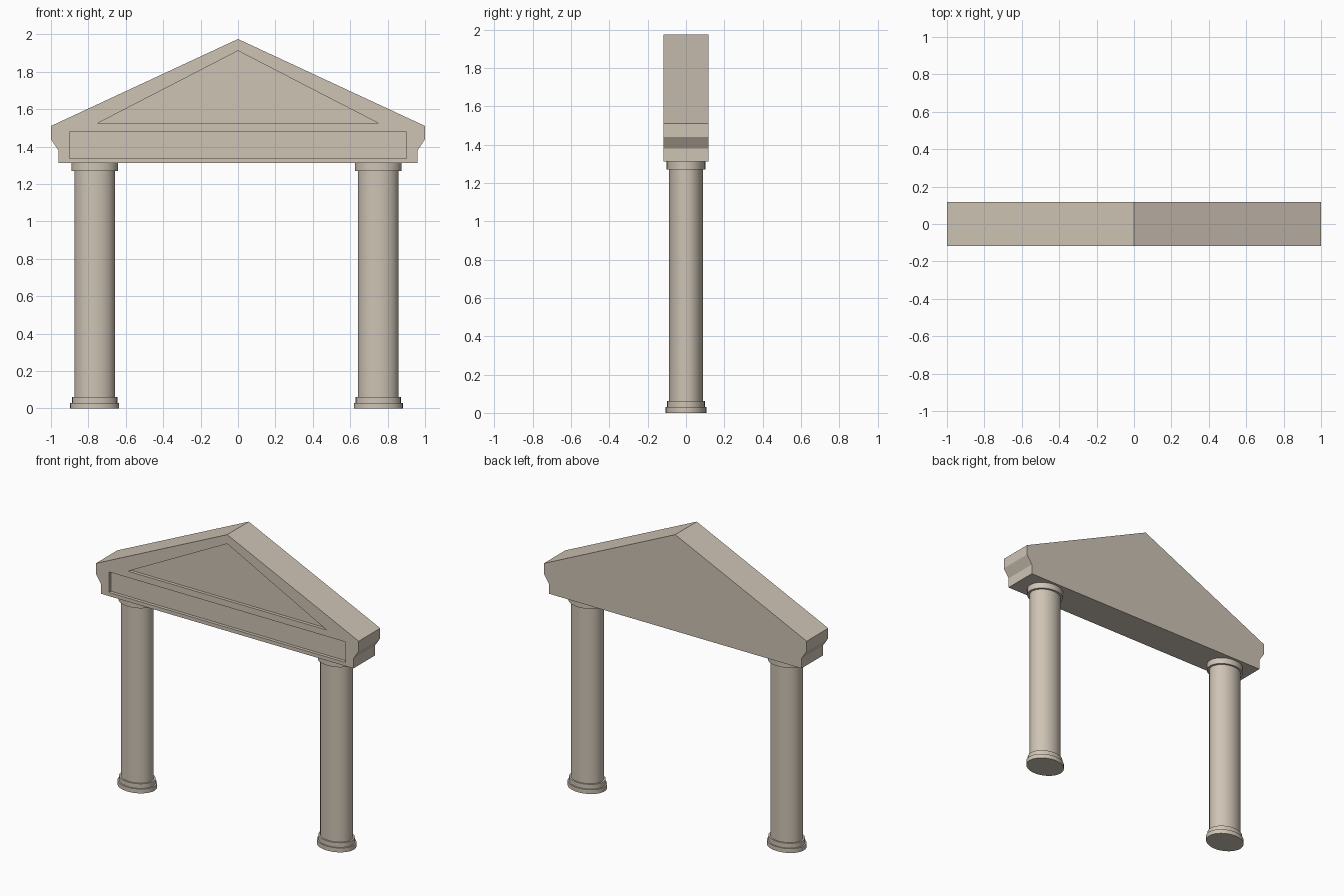
import bpy, bmesh, math

if "Cube" in bpy.data.objects:
    bpy.data.objects.remove(bpy.data.objects["Cube"])

stone = bpy.data.materials.new("warm_stone")
stone.diffuse_color = (0.62, 0.55, 0.46, 1)
stone.use_nodes = True
stone.node_tree.nodes["Principled BSDF"].inputs["Base Color"].default_value = stone.diffuse_color


def make_object(name, bm):
    bmesh.ops.recalc_face_normals(bm, faces=bm.faces[:])
    mesh = bpy.data.meshes.new(name)
    bm.to_mesh(mesh)
    bm.free()
    mesh.materials.append(stone)
    ob = bpy.data.objects.new(name, mesh)
    bpy.context.collection.objects.link(ob)
    return ob


def prism(name, outline, y0, y1):
    """Extrude an x-z outline from y0 to y1."""
    bm = bmesh.new()
    face = bm.faces.new([bm.verts.new((x, y0, z)) for x, z in outline])
    ext = bmesh.ops.extrude_face_region(bm, geom=[face])
    verts = [v for v in ext["geom"] if isinstance(v, bmesh.types.BMVert)]
    bmesh.ops.translate(bm, verts=verts, vec=(0, y1 - y0, 0))
    return make_object(name, bm)


def column(name, x, sides=32):
    """Turned oval column with stepped base and capital."""
    profile = [(0.131, 0), (0.131, 0.03), (0.121, 0.03), (0.121, 0.062),
               (0.109, 0.062), (0.109, 1.27), (0.125, 1.27), (0.125, 1.312)]
    bm = bmesh.new()
    rings = []
    for r, z in profile:
        rings.append([bm.verts.new((r * math.cos(a), r * 0.81 * math.sin(a), z))
                      for a in (2 * math.pi * i / sides for i in range(sides))])
    for lo, hi in zip(rings, rings[1:]):
        for i in range(sides):
            j = (i + 1) % sides
            bm.faces.new((lo[i], lo[j], hi[j], hi[i]))
    bm.faces.new(rings[0][::-1])
    bm.faces.new(rings[-1])
    ob = make_object(name, bm)
    ob.location.x = x
    bpy.ops.object.select_all(action="DESELECT")
    ob.select_set(True)
    bpy.context.view_layer.objects.active = ob
    bpy.ops.object.shade_smooth_by_angle(angle=math.radians(35))


# Columns
column("left_column", -0.766)
column("right_column", 0.75)

# Gabled pediment with moulded ends
half = [(0.96, 1.312), (0.96, 1.38), (1.0, 1.44), (1.0, 1.51)]
outline = half + [(0, 1.975)] + [(-x, z) for x, z in reversed(half)]
pediment = prism("pediment", outline, -0.117, 0.117)

# Sunken triangle and frieze panel on the front
panels = {
    "triangle_cutter": [(-0.755, 1.522), (0.755, 1.522), (0, 1.912)],
    "frieze_cutter": [(-0.9, 1.337), (0.9, 1.337), (0.9, 1.478), (-0.9, 1.478)],
}
for name, shape in panels.items():
    cutter = prism(name, shape, -0.2, -0.095)
    cutter.hide_render = True
    cutter.hide_set(True)
    cut = pediment.modifiers.new(name, "BOOLEAN")
    cut.operation = "DIFFERENCE"
    cut.solver = "EXACT"
    cut.object = cutter
